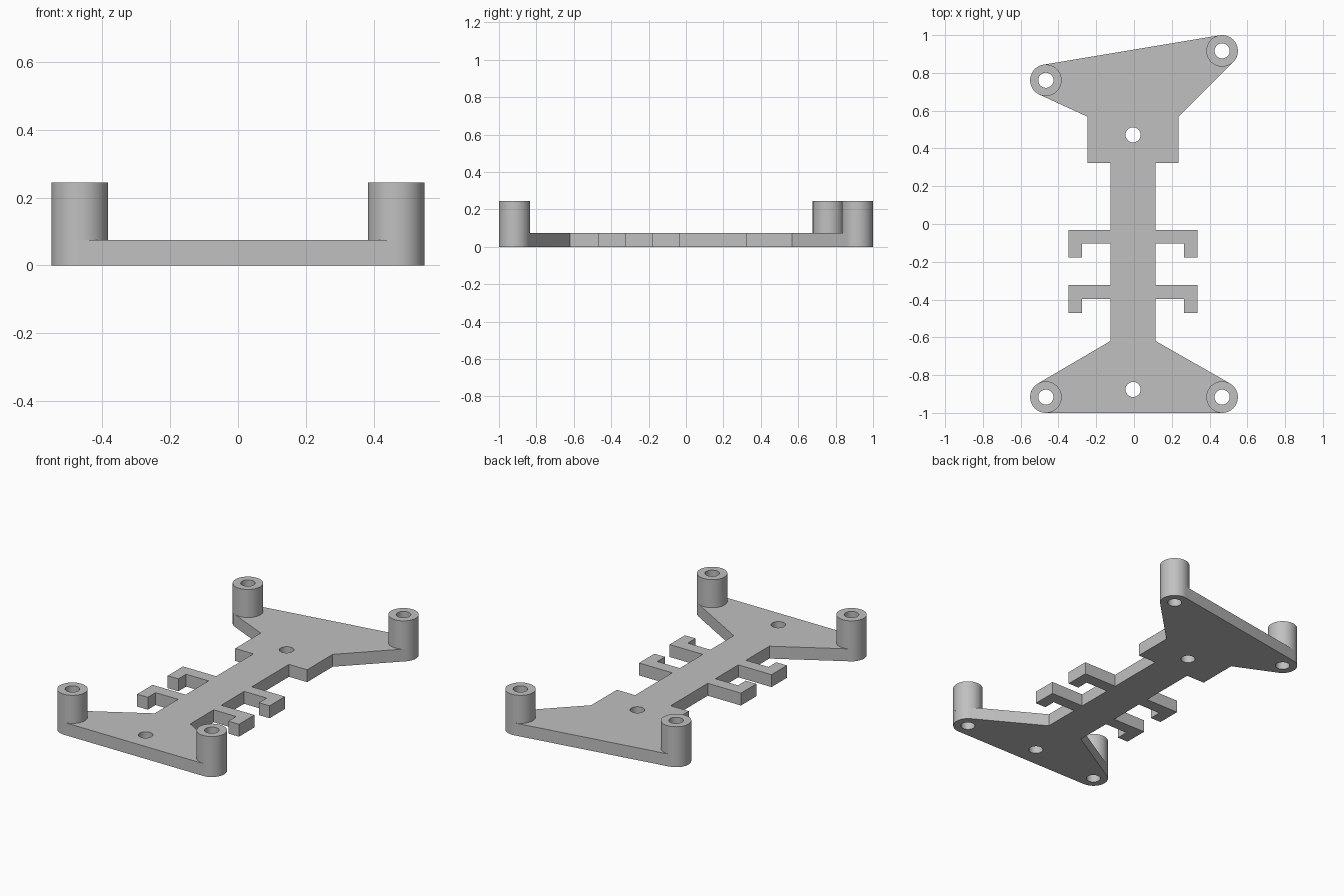
import bpy, bmesh
from math import acos, atan2, cos, sin, hypot, pi, tau, radians

if "Cube" in bpy.data.objects:
    bpy.data.objects.remove(bpy.data.objects["Cube"])

PLATE_TOP, POST_TOP = 0.075, 0.245
POST_R, HOLE_R = 0.0835, 0.04
MID_X = -0.005                      # centre line of the spine
SPINE, BLOCK = 0.119, 0.241         # half widths
HOOK_IN, HOOK_OUT = 0.27, 0.341

POSTS = {
    "front_left_post": (0.4665, -0.9165),
    "rear_left_post": (0.4665, 0.9165),
    "rear_right_post": (-0.4665, 0.761),
    "front_right_post": (-0.4665, -0.9165),
}

grey = bpy.data.materials.new("light_grey")
grey.use_nodes = True
grey.diffuse_color = (0.53, 0.53, 0.53, 1)
grey.node_tree.nodes["Principled BSDF"].inputs["Base Color"].default_value = grey.diffuse_color


def circle(x, y, r, n=48):
    return [(x + r * cos(tau * i / n), y + r * sin(tau * i / n)) for i in range(n)]


def tangent_outline(nodes):
    """Counterclockwise outline through corners (r = 0) and around discs (r > 0)."""
    normals = []
    for i, (ax, ay, ar) in enumerate(nodes):
        bx, by, br = nodes[(i + 1) % len(nodes)]
        dx, dy = bx - ax, by - ay
        normals.append(atan2(dy, dx) - acos((ar - br) / hypot(dx, dy)))
    points = []
    for i, (x, y, r) in enumerate(nodes):
        if r == 0:
            points.append((x, y))
            continue
        start, sweep = normals[i - 1], (normals[i] - normals[i - 1]) % tau
        steps = max(2, round(48 * sweep / tau))
        for k in range(steps + 1):
            a = start + sweep * k / steps
            points.append((x + r * cos(a), y + r * sin(a)))
    return points


def prism(name, loops, z0, z1, open_bottom=False):
    """Extrude filled loops; the inner loops become through holes."""
    curve = bpy.data.curves.new(name + "_profile", "CURVE")
    curve.dimensions = "2D"
    curve.fill_mode = "BOTH"
    curve.extrude = (z1 - z0) / 2
    for loop in loops:
        spline = curve.splines.new("POLY")
        spline.points.add(len(loop) - 1)
        for p, (x, y) in zip(spline.points, loop):
            p.co = (x, y, 0, 1)
        spline.use_cyclic_u = True
    profile = bpy.data.objects.new(name + "_profile", curve)
    mesh = bpy.data.meshes.new_from_object(profile)
    bpy.data.objects.remove(profile)
    bpy.data.curves.remove(curve)

    bm = bmesh.new()
    bm.from_mesh(mesh)
    bmesh.ops.remove_doubles(bm, verts=bm.verts, dist=1e-5)
    bmesh.ops.translate(bm, verts=bm.verts, vec=(0, 0, (z0 + z1) / 2))
    bmesh.ops.recalc_face_normals(bm, faces=bm.faces)
    if open_bottom:
        hidden = [f for f in bm.faces if f.normal.z < -0.9]
        bmesh.ops.delete(bm, geom=hidden, context="FACES")
    bm.to_mesh(mesh)
    bm.free()

    mesh.name = name
    mesh.materials.clear()
    mesh.materials.append(grey)
    obj = bpy.data.objects.new(name, mesh)
    bpy.context.collection.objects.link(obj)
    bpy.ops.object.select_all(action="DESELECT")
    obj.select_set(True)
    bpy.context.view_layer.objects.active = obj
    bpy.ops.object.shade_smooth_by_angle(angle=radians(30))
    return obj


# One side of the spine, front to rear: two hooked arms, then the wide block
side = [(SPINE, -0.619)]
for top in (-0.323, -0.031):
    inner, tip = top - 0.073, top - 0.147
    side += [(SPINE, inner), (HOOK_IN, inner), (HOOK_IN, tip),
             (HOOK_OUT, tip), (HOOK_OUT, top), (SPINE, top)]
side += [(SPINE, 0.324), (BLOCK, 0.324), (BLOCK, 0.568)]

left = [(MID_X + x, y, 0) for x, y in side]
right = [(MID_X - x, y, 0) for x, y in reversed(side)]
discs = {name: (x, y, POST_R) for name, (x, y) in POSTS.items()}
outline = tangent_outline(
    [discs["front_left_post"]] + left
    + [discs["rear_left_post"], discs["rear_right_post"]]
    + right + [discs["front_right_post"]])

# Base plate with post holes and two holes on the centre line
holes = [circle(x, y, HOLE_R) for x, y in POSTS.values()]
holes += [circle(MID_X, y, HOLE_R) for y in (0.472, -0.876)]
prism("base_plate", [outline] + holes, 0, PLATE_TOP)

# Hollow posts standing on the plate corners
for name, (x, y) in POSTS.items():
    prism(name, [circle(x, y, POST_R), circle(x, y, HOLE_R)],
          PLATE_TOP, POST_TOP, open_bottom=True)
